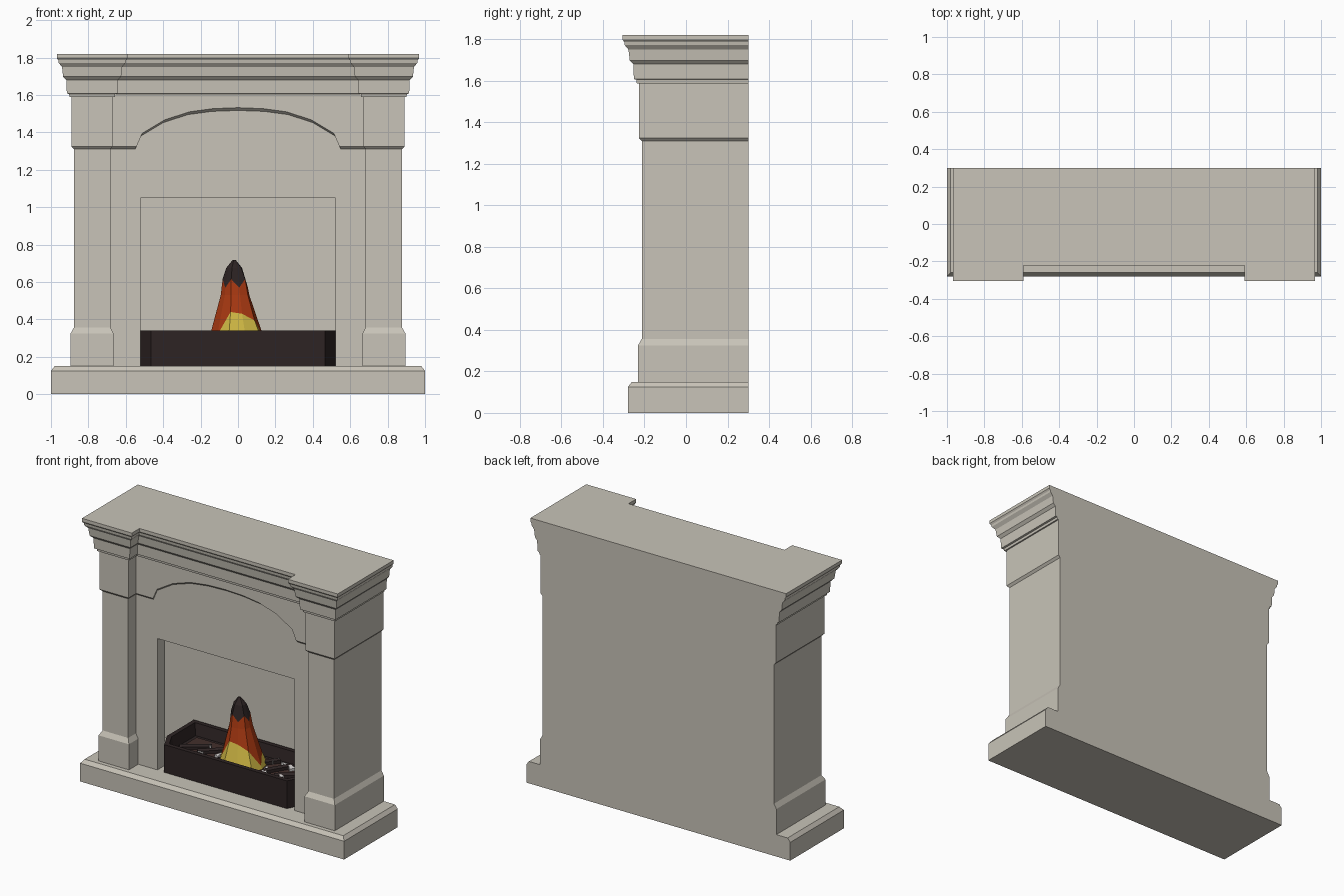
import bpy, bmesh, math, random

if "Cube" in bpy.data.objects:
    bpy.data.objects.remove(bpy.data.objects["Cube"])

random.seed(4)


def material(name, rgb):
    m = bpy.data.materials.new(name)
    m.diffuse_color = (*rgb, 1)
    m.use_nodes = True
    m.node_tree.nodes["Principled BSDF"].inputs["Base Color"].default_value = m.diffuse_color
    return m


STONE = material("warm_grey_stone", (0.58, 0.55, 0.48))
IRON = material("dark_iron", (0.026, 0.017, 0.017))
EMBER = material("ember_brown", (0.055, 0.028, 0.025))
RED = material("flame_red", (0.41, 0.042, 0.006))
YELLOW = material("flame_yellow", (0.63, 0.48, 0.058))
ASH = material("pale_ash", (0.65, 0.63, 0.62))


def finish(name, bm, *mats):
    bmesh.ops.recalc_face_normals(bm, faces=bm.faces[:])
    me = bpy.data.meshes.new(name)
    bm.to_mesh(me)
    bm.free()
    for m in mats:
        me.materials.append(m)
    ob = bpy.data.objects.new(name, me)
    bpy.context.collection.objects.link(ob)
    return ob


def skin(name, rings, *mats):
    """Join equal-length rings of 3D points into a closed solid."""
    bm = bmesh.new()
    vs = [[bm.verts.new(p) for p in r] for r in rings]
    n = len(vs[0])
    for a, b in zip(vs, vs[1:]):
        for i in range(n):
            j = (i + 1) % n
            bm.faces.new((a[i], a[j], b[j], b[i]))
    bm.faces.new(vs[0][::-1])
    bm.faces.new(vs[-1])
    return finish(name, bm, *mats)


def loft(name, footprint, profile, mat):
    """Stack a footprint, grown outwards by d, along a (d, z) profile."""
    return skin(name, [[(x, y, z) for x, y in footprint(d)] for d, z in profile], mat)


def mirrored(half):
    """Complete a right-hand outline with its left-hand mirror image."""
    return half + [(-x, y) for x, y in reversed(half)]


def mirror_x(ob):
    ob.modifiers.new("mirror", 'MIRROR').use_axis[0] = True


BACK = 0.30
PANEL = -0.13      # face of the centre panel
SHAFT = -0.213     # face of the pilasters

# Hearth slab with a chamfered top edge
loft("hearth_slab",
     lambda d: mirrored([(0.98 + d, BACK), (0.98 + d, -0.26 - d)]),
     [(0.02, 0), (0.02, 0.125), (0, 0.15)], STONE)

# Pilasters: plinth, shaft and upper block, with the return wall to the back
mirror_x(loft("pilaster",
              lambda d: [(0.877 + d, BACK), (0.877 + d, SHAFT - d), (0.683 - d, SHAFT - d),
                         (0.683 - d, -0.045), (0.82, -0.045), (0.82, BACK)],
              [(0.018, 0.15), (0.018, 0.325), (0, 0.357), (0, 1.31),
               (0.014, 1.325), (0.014, 1.59)], STONE))

# Mantel: one moulding that breaks forward over each pilaster
loft("mantel",
     lambda d: mirrored([(0.877 + d, BACK), (0.877 + d, SHAFT - d),
                         (0.683 - d, SHAFT - d), (0.683 - d, PANEL - d)]),
     [(0.024, 1.588), (0.026, 1.605), (0.038, 1.608), (0.041, 1.68), (0.058, 1.698),
      (0.064, 1.75), (0.082, 1.772), (0.084, 1.786), (0.092, 1.797), (0.092, 1.82)], STONE)

# Centre panel with the fire opening
outline = mirrored([(0.70, 1.59), (0.70, 0.15), (0.52, 0.15), (0.52, 1.05)])
skin("front_panel", [[(x, y, z) for x, z in outline] for y in (PANEL, -0.045)], STONE)

# Raised arch band, its lower edge splayed
arch = [(0.70, 1.31), (0.55, 1.31), (0.52, 1.38), (0.40, 1.452), (0.267, 1.495), (0.14, 1.512),
        (0.0001, 1.517)]


def arch_ring(y, lift, shrink):
    pts = [(0.70, 1.595)] + [(x - (shrink if 0.1 < x < 0.6 else 0), z + lift) for x, z in arch]
    return [(x, y, z) for x, z in mirrored(pts)]


skin("arch_band", [arch_ring(PANEL + 0.005, 0, 0), arch_ring(PANEL, 0, 0),
                   arch_ring(PANEL - 0.016, 0.015, 0.008)], STONE)

# Back wall
loft("back_wall", lambda d: mirrored([(0.87, BACK), (0.87, 0.285)]), [(0, 0.15), (0, 1.6)], STONE)


# Fire basket: open tray with cut front corners
def tray(d):
    return mirrored([(0.524 + d, 0.27 + d), (0.524 + d, -0.02 - d * 0.3), (0.465 + d * 0.6, -0.135 - d)])


loft("fire_basket", tray, [(0, 0.15), (0, 0.34), (-0.03, 0.34), (-0.045, 0.26)], IRON)
loft("ember_bed", tray, [(-0.06, 0.255), (-0.075, 0.268)], EMBER)

# Flame: faceted, with jagged colour borders between the rings
RADII = [(0.25, 0.165), (0.34, 0.13), (0.41, 0.105), (0.50, 0.08), (0.62, 0.062), (0.68, 0.04), (0.72, 0.006)]


def radius(z):
    for (z0, r0), (z1, r1) in zip(RADII, RADII[1:]):
        if z <= z1:
            return r0 + (r1 - r0) * (z - z0) / (z1 - z0)
    return RADII[-1][1]


COLS = 10
rings = [[] for _ in range(6)]
for i in range(COLS):
    t = 2 * math.pi * i / COLS
    front = math.sin(t - 0.15) ** 2
    zig = 0.025 if i % 2 else -0.02
    heights = [0.262, 0.30 + 0.15 * front + zig * 0.8, 0.53, 0.59 + zig, 0.675, 0.718]
    for ring, z in zip(rings, heights):
        r = radius(z) * (1.06 if i % 2 else 0.96)
        ring.append((r * math.cos(t) - 0.02 * (z - 0.26) / 0.45, 0.045 + 0.85 * r * math.sin(t), z))
flame = skin("flame", rings, YELLOW, RED, IRON)
for f in flame.data.polygons:
    band = f.index // COLS
    f.material_index = 0 if band == 0 else 1 if band < 3 else 2
flame.data.polygons[5 * COLS].material_index = 0       # underside
flame.data.polygons[5 * COLS + 1].material_index = 2   # tip

# Charred logs lying round the flame
for k in range(7):
    x = -0.36 + 0.12 * k
    bpy.ops.mesh.primitive_cylinder_add(vertices=6, radius=0.02, depth=0.2,
                                        location=(x, 0.08 + random.uniform(-0.05, 0.06), 0.278),
                                        rotation=(math.pi / 2, 0, random.uniform(-1.2, 1.2)))
    log = bpy.context.object
    log.name = "charred_log"
    log.data.materials.append(IRON)

# Pale ash flakes scattered on the embers
bm = bmesh.new()
for k in range(22):
    cx, cy, a = random.uniform(-0.33, 0.33), random.uniform(-0.05, 0.19), random.uniform(0, 6.28)
    s = random.uniform(0.02, 0.04)
    tri = [(cx + s * q * math.cos(a + b), cy + s * q * math.sin(a + b))
           for b, q in ((0, 1.2), (2.3, 0.7), (4.2, 0.8))]
    lo = [bm.verts.new((x, y, 0.262)) for x, y in tri]
    hi = [bm.verts.new((x, y, 0.285 + 0.012 * (i == 0))) for i, (x, y) in enumerate(tri)]
    bm.faces.new(lo[::-1])
    bm.faces.new(hi)
    for i in range(3):
        j = (i + 1) % 3
        bm.faces.new((lo[i], lo[j], hi[j], hi[i]))
finish("ash_flakes", bm, ASH)
